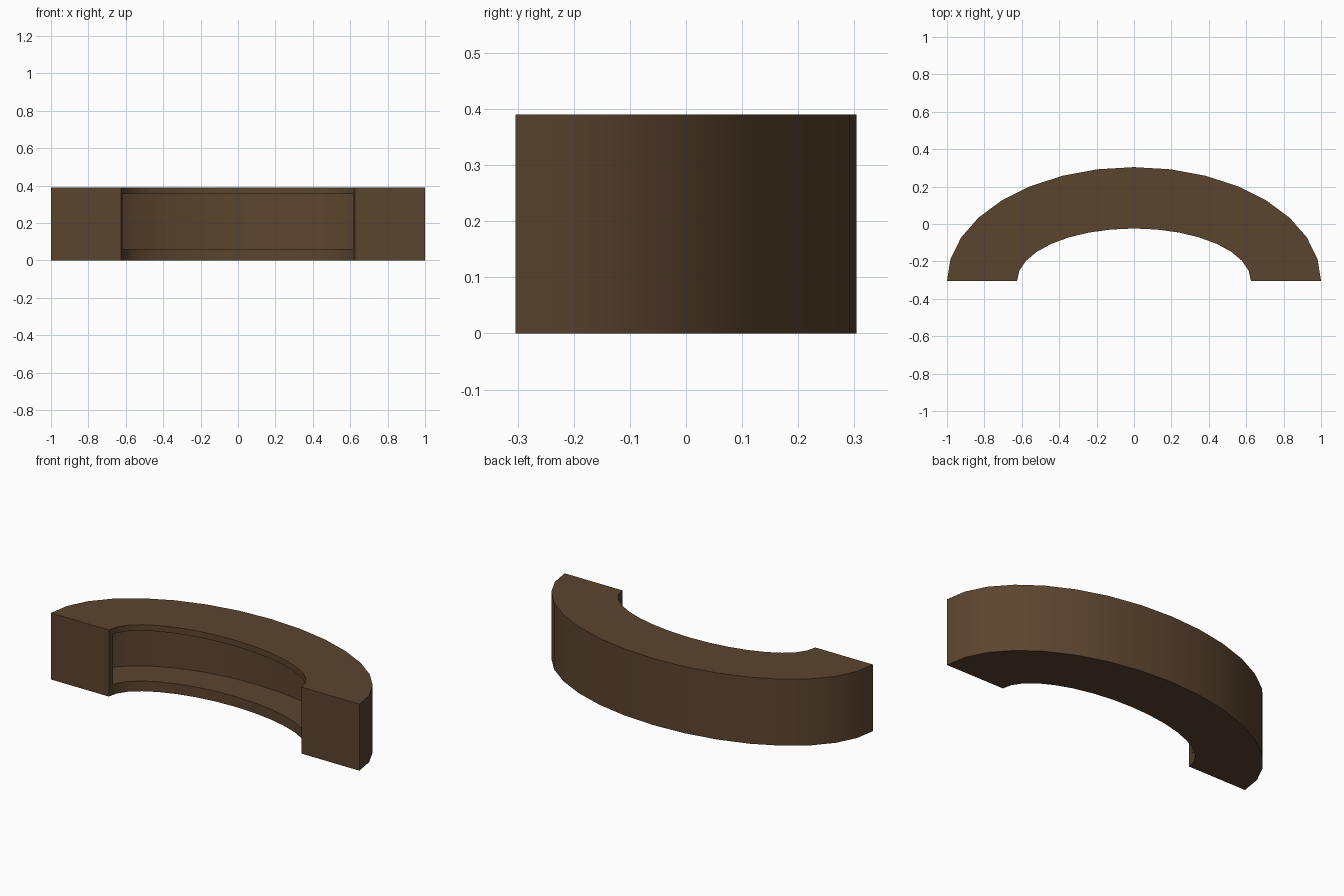
import bpy, bmesh, math

if "Cube" in bpy.data.objects:
    bpy.data.objects.remove(bpy.data.objects["Cube"])

Y0 = -0.304      # straight front edge of the half ellipses
SEG = 16


def half_ellipse(rx, ry, y=Y0):
    return [(rx * math.cos(math.pi * i / SEG), y + ry * math.sin(math.pi * i / SEG))
            for i in range(SEG + 1)]


def arch(name, outer, inner, z0, z1):
    """Curved band between two half ellipses, extruded from z0 to z1."""
    bm = bmesh.new()
    rings = [[bm.verts.new((*p, z)) for p, z in ((o, z0), (o, z1), (i, z1), (i, z0))]
             for o, i in zip(outer, inner)]
    for a, b in zip(rings, rings[1:]):
        for k in range(4):
            n = (k + 1) % 4
            bm.faces.new((a[k], a[n], b[n], b[k]))
    bm.faces.new(rings[0])
    bm.faces.new(rings[-1][::-1])
    bmesh.ops.recalc_face_normals(bm, faces=bm.faces)
    me = bpy.data.meshes.new(name)
    bm.to_mesh(me)
    bm.free()
    ob = bpy.data.objects.new(name, me)
    bpy.context.collection.objects.link(ob)
    return ob


# Curved counter body
desk = arch("curved_counter", half_ellipse(1.0, 0.608), half_ellipse(0.625, 0.28), 0, 0.39)

# Storage recess on the inner side, closed by panels at both ends
cutter = arch("recess_cutter", half_ellipse(0.82, 0.44, Y0 + 0.03),
              half_ellipse(0.4, 0.12, Y0 + 0.03), 0.06, 0.355)
cut = desk.modifiers.new("recess", "BOOLEAN")
cut.operation = "DIFFERENCE"
cut.solver = "EXACT"
cut.object = cutter
bpy.context.view_layer.objects.active = desk
desk.select_set(True)
bpy.ops.object.modifier_apply(modifier=cut.name)
bpy.data.objects.remove(cutter)

# Smooth curves with sharp rims
bpy.ops.object.shade_smooth_by_angle(angle=math.radians(30))

# Dark wood colour
wood = bpy.data.materials.new("dark_wood")
wood.diffuse_color = (0.105, 0.058, 0.028, 1)
wood.use_nodes = True
wood.node_tree.nodes["Principled BSDF"].inputs["Base Color"].default_value = wood.diffuse_color
desk.data.materials.clear()
desk.data.materials.append(wood)
